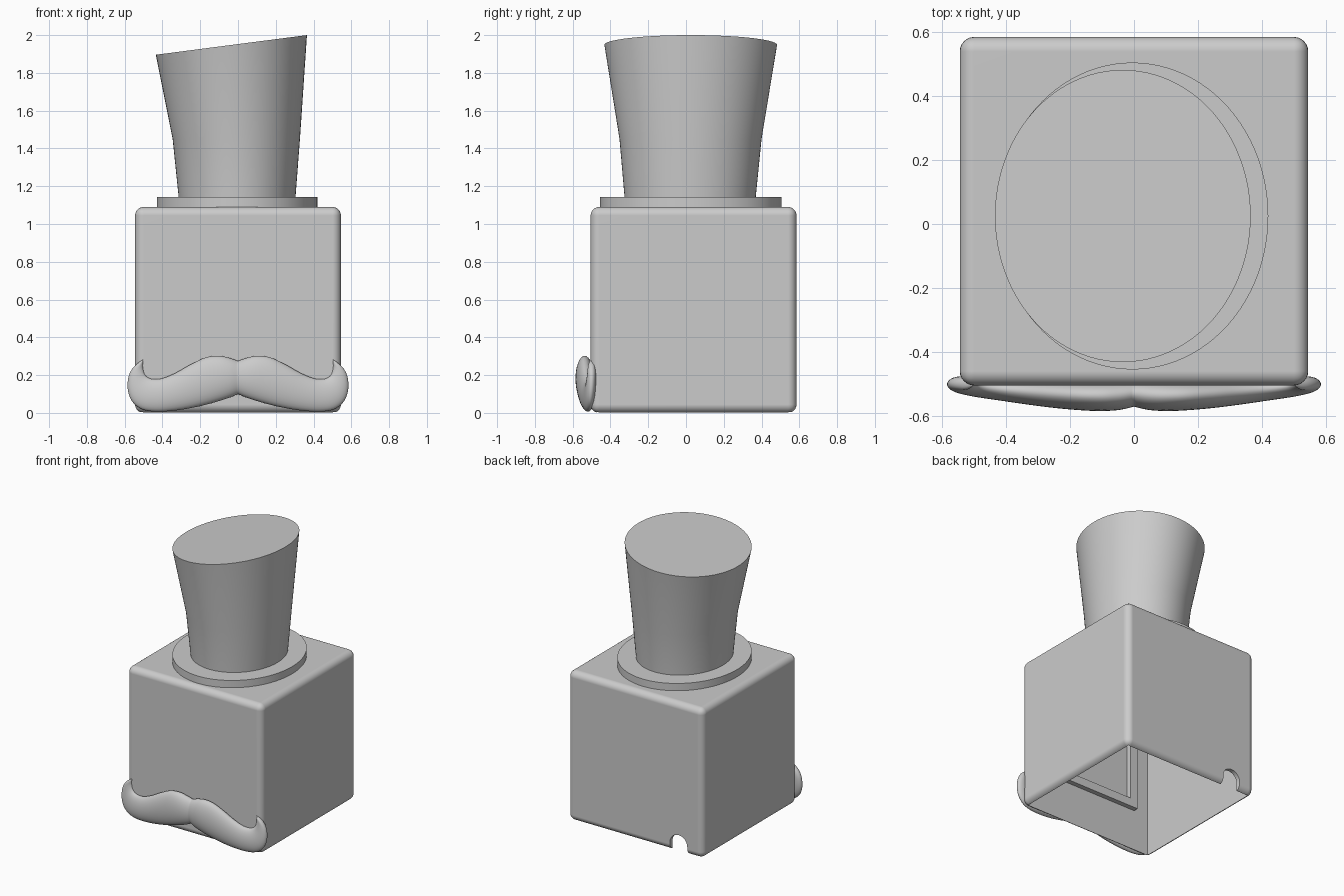
import bpy, bmesh, math
from mathutils import Vector

if "Cube" in bpy.data.objects:
    bpy.data.objects.remove(bpy.data.objects["Cube"])

grey = bpy.data.materials.new("plain grey")
grey.diffuse_color = (0.6, 0.6, 0.6, 1)
grey.use_nodes = True
grey.node_tree.nodes["Principled BSDF"].inputs["Base Color"].default_value = grey.diffuse_color


def finish(bm, name, smooth=True):
    bmesh.ops.recalc_face_normals(bm, faces=bm.faces[:])
    me = bpy.data.meshes.new(name)
    bm.to_mesh(me)
    bm.free()
    me.materials.append(grey)
    ob = bpy.data.objects.new(name, me)
    bpy.context.collection.objects.link(ob)
    if smooth:
        shade(ob)
    return ob


def shade(ob):
    bpy.ops.object.select_all(action='DESELECT')
    ob.select_set(True)
    bpy.context.view_layer.objects.active = ob
    bpy.ops.object.shade_smooth_by_angle(angle=math.radians(35))


def box(bm, lo, hi):
    vs = bmesh.ops.create_cube(bm, size=1)["verts"]
    for v in vs:
        v.co = [lo[i] + (v.co[i] + 0.5) * (hi[i] - lo[i]) for i in range(3)]


def loft(bm, rings, cap=True):
    loops = [[bm.verts.new(p) for p in r] for r in rings]
    n = len(loops[0])
    for a, b in zip(loops, loops[1:]):
        for i in range(n):
            j = (i + 1) % n
            bm.faces.new((a[i], a[j], b[j], b[i]))
    if cap:
        bm.faces.new(loops[0])
        bm.faces.new(loops[-1])
    return loops


def ellipse(cx, cy, rx, ry, z, tilt=0.0, n=96):
    pts = []
    for i in range(n):
        a = 2 * math.pi * i / n
        x = rx * math.cos(a)
        pts.append((cx + x, cy + ry * math.sin(a), z + tilt * x))
    return pts


# Rounded head box, hollow and open underneath
bm = bmesh.new()
box(bm, (-0.545, -0.505, 0), (0.545, 0.585, 1.09))
bmesh.ops.bevel(bm, geom=bm.edges[:], offset=0.045, segments=6, profile=0.5, affect='EDGES')
head = finish(bm, "head_box", False)

bm = bmesh.new()
box(bm, (-0.515, -0.475, -0.1), (0.515, 0.555, 1.06))
cavity = finish(bm, "cavity_cutter", False)

# Arched cable notch in the back wall
bm = bmesh.new()
arch = [(-0.42, -0.05), (-0.28, -0.05)]
arch += [(-0.35 + 0.07 * math.cos(a), 0.058 + 0.07 * math.sin(a))
         for a in (math.pi * i / 20 for i in range(21))]
loft(bm, [[(x, y, z) for x, z in arch] for y in (0.48, 0.7)])
notch = finish(bm, "notch_cutter", False)

for cutter in (cavity, notch):
    m = head.modifiers.new("cut", 'BOOLEAN')
    m.operation = 'DIFFERENCE'
    m.solver = 'EXACT'
    m.object = cutter
    bpy.context.view_layer.objects.active = head
    bpy.ops.object.modifier_apply(modifier=m.name)
    bpy.data.objects.remove(cutter)
shade(head)
wn = head.modifiers.new("even_normals", 'WEIGHTED_NORMAL')
wn.keep_sharp = True

# Low frame on the inside of the front wall
bm = bmesh.new()
y0, y1 = -0.478, -0.44
box(bm, (-0.40, y0, 0.30), (0.40, y1, 0.36))
box(bm, (-0.40, y0, 0.94), (0.40, y1, 1.00))
for s in (-1, 1):
    box(bm, (min(s * 0.40, s * 0.34), y0, 0.36), (max(s * 0.40, s * 0.34), y1, 0.94))
finish(bm, "inner_frame", False)

# Hat brim
bm = bmesh.new()
loft(bm, [ellipse(-0.005, 0.025, 0.425, 0.48, z) for z in (1.08, 1.143)])
finish(bm, "hat_brim")

# Flared hat crown with slanted top
bm = bmesh.new()
loft(bm, [ellipse(-0.005, 0.022, 0.307, 0.345, 1.10),
          ellipse(-0.005, 0.022, 0.31, 0.348, 1.15),
          ellipse(-0.009, 0.024, 0.337, 0.376, 1.45),
          ellipse(-0.035, 0.025, 0.40, 0.457, 1.948, 0.13)])
finish(bm, "hat_crown")

# Moustache: sections as upper x,z / lower x,z / front y / back y
sections = [
    (0.000, 0.275, 0.000, 0.100, -0.571, -0.488),
    (0.045, 0.291, 0.040, 0.083, -0.581, -0.488),
    (0.100, 0.302, 0.100, 0.063, -0.585, -0.488),
    (0.170, 0.294, 0.180, 0.041, -0.582, -0.488),
    (0.250, 0.257, 0.270, 0.022, -0.574, -0.487),
    (0.330, 0.212, 0.360, 0.010, -0.563, -0.486),
    (0.400, 0.183, 0.440, 0.007, -0.552, -0.484),
    (0.450, 0.179, 0.510, 0.020, -0.543, -0.481),
    (0.480, 0.189, 0.560, 0.060, -0.535, -0.479),
    (0.496, 0.210, 0.583, 0.120, -0.528, -0.477),
    (0.503, 0.240, 0.580, 0.190, -0.522, -0.478),
    (0.503, 0.266, 0.553, 0.243, -0.517, -0.485),
    (0.500, 0.284, 0.505, 0.282, -0.504, -0.498),
]


def blend(p0, p1, p2, p3, t):
    return [0.5 * (2 * b + (c - a) * t + (2 * a - 5 * b + 4 * c - d) * t * t
                   + (3 * b - a - 3 * c + d) * t ** 3)
            for a, b, c, d in zip(p0, p1, p2, p3)]


fine = []
last = len(sections) - 1
for i in range(last):
    quad = [sections[min(max(i + k, 0), last)] for k in (-1, 0, 1, 2)]
    fine += [blend(*quad, t / 4) for t in range(4)]
fine.append(sections[-1])
rings = []
for ux, uz, lx, lz, yf, yb in fine:
    up, low = Vector((ux, 0, uz)), Vector((lx, 0, lz))
    mid, half = (up + low) / 2, (up - low) / 2
    ring = []
    for k in range(32):
        a = 2 * math.pi * k / 32
        p = mid + half * math.cos(a)
        p.y = (yf + yb) / 2 + (yf - yb) / 2 * math.sin(a)
        p.x = max(p.x, 0)
        ring.append(p)
    rings.append(ring)
bm = bmesh.new()
loops = loft(bm, rings, cap=False)
bm.faces.new(loops[-1])
tash = finish(bm, "moustache")
mir = tash.modifiers.new("mirror", 'MIRROR')
mir.use_axis = (True, False, False)
mir.use_clip = True
